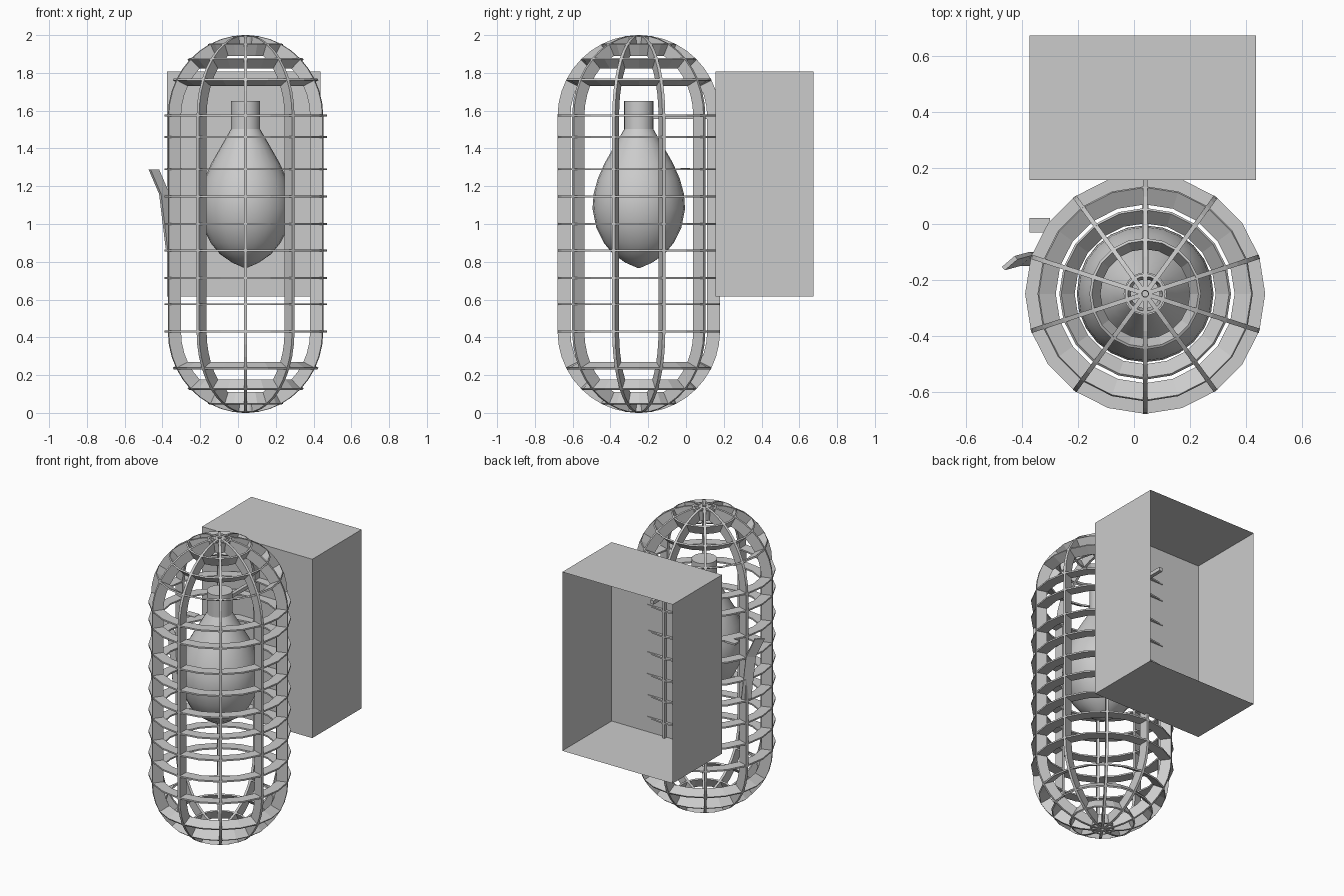
import bpy, bmesh, math
from mathutils import Vector

if "Cube" in bpy.data.objects:
    bpy.data.objects.remove(bpy.data.objects["Cube"])

CX, CY = 0.04, -0.25          # cage axis
R, RI = 0.43, 0.362           # outer / inner cage radius
ZB, ZT = 0.43, 1.57           # straight part of the cage
rad = math.radians


def finish(name, bm, smooth=False):
    bmesh.ops.recalc_face_normals(bm, faces=bm.faces)
    me = bpy.data.meshes.new(name)
    bm.to_mesh(me)
    bm.free()
    ob = bpy.data.objects.new(name, me)
    bpy.context.collection.objects.link(ob)
    if smooth:
        bpy.ops.object.select_all(action='DESELECT')
        ob.select_set(True)
        bpy.context.view_layer.objects.active = ob
        bpy.ops.object.shade_smooth_by_angle(angle=rad(35))
    return ob


def lathe(bm, prof, n, closed):
    # revolve (radius, z) points around the cage axis
    rows = []
    for i in range(n):
        a = 2 * math.pi * i / n
        rows.append([bm.verts.new((CX + r * math.cos(a), CY + r * math.sin(a), z)) for r, z in prof])
    m = len(prof)
    for i in range(n):
        p, q = rows[i], rows[(i + 1) % n]
        for j in range(m if closed else m - 1):
            bm.faces.new((p[j], p[(j + 1) % m], q[(j + 1) % m], q[j]))
    if not closed:
        for j in (0, m - 1):
            bm.faces.new([r[j] for r in rows])


def sweep(bm, sections):
    # skin a list of four-point cross sections
    rows = [[bm.verts.new(p) for p in s] for s in sections]
    for p, q in zip(rows, rows[1:]):
        for j in range(4):
            bm.faces.new((p[j], p[(j + 1) % 4], q[(j + 1) % 4], q[j]))
    bm.faces.new(rows[0])
    bm.faces.new(rows[-1])


def box(bm, lo, hi):
    r = bmesh.ops.create_cube(bm, size=1)
    for v in r['verts']:
        v.co = Vector([(a + b) / 2 + c * (b - a) for a, b, c in zip(lo, hi, v.co)])


# vertical ribs following a capsule outline
arc = [90 - 9 * i for i in range(11)]
line = [(math.cos(rad(a)), math.sin(rad(a)), ZT) for a in arc]
line += [(c, -s, ZB) for c, s, z in reversed(line)]
bm = bmesh.new()
for k in range(10):
    a = rad(-90 + 36 * k)
    d = Vector((math.cos(a), math.sin(a), 0))
    t = Vector((-d.y, d.x, 0)) * 0.008
    secs = []
    for c, s, z in line:
        o = Vector((CX, CY, z + R * s)) + d * max(R * c, 0.012)
        i = Vector((CX, CY, z + RI * s)) + d * max(RI * c, 0.010)
        secs.append((o + t, o - t, i - t, i + t))
    sweep(bm, secs)
finish("cage_ribs", bm)

# flat hoops on the straight part, tilted hoops on the caps
bm = bmesh.new()
h = 0.005
for z in (0.43, 0.575, 0.715, 0.86, 1.0, 1.145, 1.29, 1.46, 1.575):
    lathe(bm, [(RI, z - h), (R, z - h), (R, z + h), (RI, z + h)], 20, True)
for sign, z in ((1, ZT), (-1, ZB)):
    for deg in (27, 45, 63, 81):
        c, s = math.cos(rad(deg)), math.sin(rad(deg))
        pts = [(q * c - e * s, z + sign * (q * s + e * c))
               for q, e in ((RI, -h), (R, -h), (R, h), (RI, h))]
        lathe(bm, pts, 20, True)
finish("cage_hoops", bm)

# bulb and its socket
bm = bmesh.new()
lathe(bm, [(0.008, 0.768), (0.07, 0.795), (0.135, 0.84), (0.185, 0.90), (0.225, 0.98),
           (0.245, 1.08), (0.239, 1.16), (0.217, 1.24), (0.182, 1.32), (0.125, 1.42),
           (0.09, 1.48), (0.073, 1.51)], 24, False)
finish("bulb", bm, True)
bm = bmesh.new()
lathe(bm, [(0.077, 1.5), (0.077, 1.65)], 24, False)
finish("socket", bm, True)

# arm from the socket into the wall box
bm = bmesh.new()
box(bm, (CX - 0.012, -0.19, 1.556), (CX + 0.012, 0.30, 1.58))
finish("socket_arm", bm)

# wall box, open at the back
bm = bmesh.new()
box(bm, (-0.375, 0.157, 0.617), (0.437, 0.676, 1.807))
bm.normal_update()
bmesh.ops.delete(bm, geom=[f for f in bm.faces if f.calc_center_median().y > 0.67], context='FACES_ONLY')
finish("wall_box", bm)

# broken strip of the cage bent outwards
bm = bmesh.new()
d = Vector((-0.7, -0.6, 0)).normalized() * 0.03
t = Vector((-0.6, 0.7, 0)).normalized() * 0.008
sweep(bm, [(p + d + t, p + d - t, p - d - t, p - d + t) for p in
           (Vector((-0.355, -0.125, 0.87)), Vector((-0.39, -0.125, 1.16)), Vector((-0.445, -0.14, 1.288)))])
finish("bent_strip", bm)
bm = bmesh.new()
box(bm, (-0.375, -0.03, 1.285), (-0.30, 0.022, 1.297))
finish("bent_hoop_end", bm)
